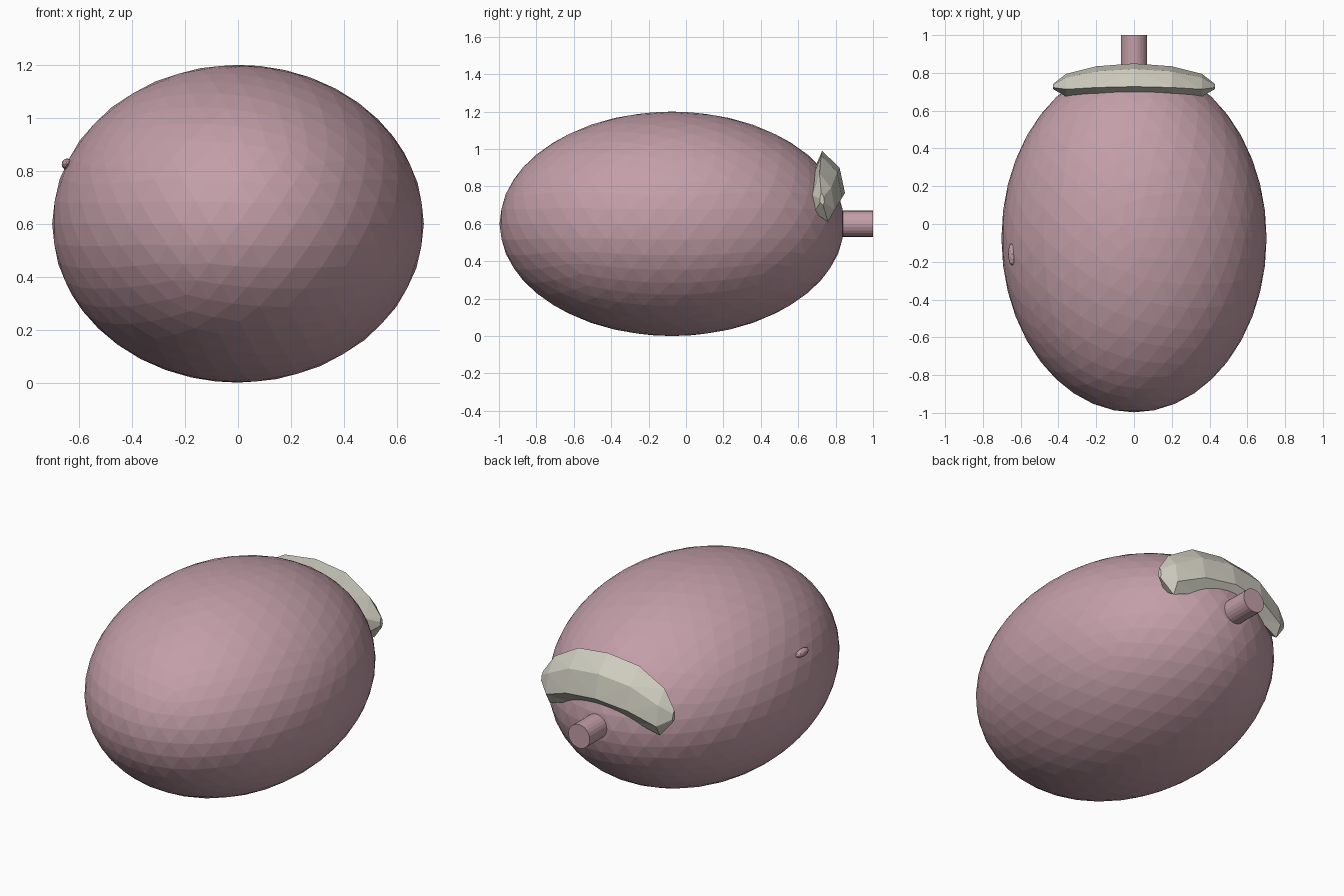
import bpy, bmesh, math
from mathutils import Matrix

if "Cube" in bpy.data.objects:
    bpy.data.objects.remove(bpy.data.objects["Cube"])


def material(name, rgb):
    m = bpy.data.materials.new(name)
    m.diffuse_color = (*rgb, 1)
    m.use_nodes = True
    m.node_tree.nodes["Principled BSDF"].inputs["Base Color"].default_value = m.diffuse_color
    return m


pink = material("dusty_pink", (0.546, 0.342, 0.392))
grey = material("warm_grey", (0.63, 0.617, 0.527))


def finish(name, bm, mat):
    bmesh.ops.recalc_face_normals(bm, faces=bm.faces)
    me = bpy.data.meshes.new(name)
    bm.to_mesh(me)
    bm.free()
    me.materials.append(mat)
    ob = bpy.data.objects.new(name, me)
    bpy.context.collection.objects.link(ob)
    return ob


def ellipsoid(name, centre, radii, subdiv, mat):
    bm = bmesh.new()
    bmesh.ops.create_icosphere(bm, subdivisions=subdiv, radius=1,
                               matrix=Matrix.Translation(centre) @ Matrix.Diagonal((*radii, 1)))
    return finish(name, bm, mat)


# Egg-shaped body and the small bump on its left side
ellipsoid("body", (0, -0.075, 0.6), (0.702, 0.922, 0.6), 4, pink)
ellipsoid("side_bump", (-0.645, -0.16, 0.825), (0.022, 0.06, 0.022), 2, pink)

# Stem at the back
bm = bmesh.new()
bmesh.ops.create_cone(bm, cap_ends=True, segments=24, radius1=0.07, radius2=0.07, depth=0.3,
                      matrix=Matrix.Translation((0, 0.85, 0.6)) @ Matrix.Rotation(math.pi / 2, 4, 'X'))
finish("stem", bm, pink)

# Arched crescent above the stem: x, top z, bottom z, front y, back y
half = [(0.0, 0.99, 0.69, 0.67, 0.85),
        (0.2, 0.965, 0.665, 0.67, 0.835),
        (0.36, 0.87, 0.61, 0.675, 0.795),
        (0.43, 0.765, 0.70, 0.715, 0.74)]
stations = [(-x, *rest) for x, *rest in reversed(half[1:])] + half
bm = bmesh.new()
rings = []
for x, zt, zb, y0, y1 in stations:
    h, w = zt - zb, y1 - y0
    section = [(y0 + 0.32 * w, zt), (y0 + 0.84 * w, zt - 0.3 * h), (y1, zb + 0.25 * h),
               (y0 + 0.7 * w, zb), (y0 + 0.08 * w, zb + 0.2 * h), (y0, zt - 0.45 * h)]
    rings.append([bm.verts.new((x, y, z)) for y, z in section])
for a, b in zip(rings, rings[1:]):
    for i in range(6):
        j = (i + 1) % 6
        bm.faces.new((a[i], a[j], b[j], b[i]))
bm.faces.new(rings[0])
bm.faces.new(rings[-1])
bmesh.ops.triangulate(bm, faces=bm.faces)
finish("crescent", bm, grey)
